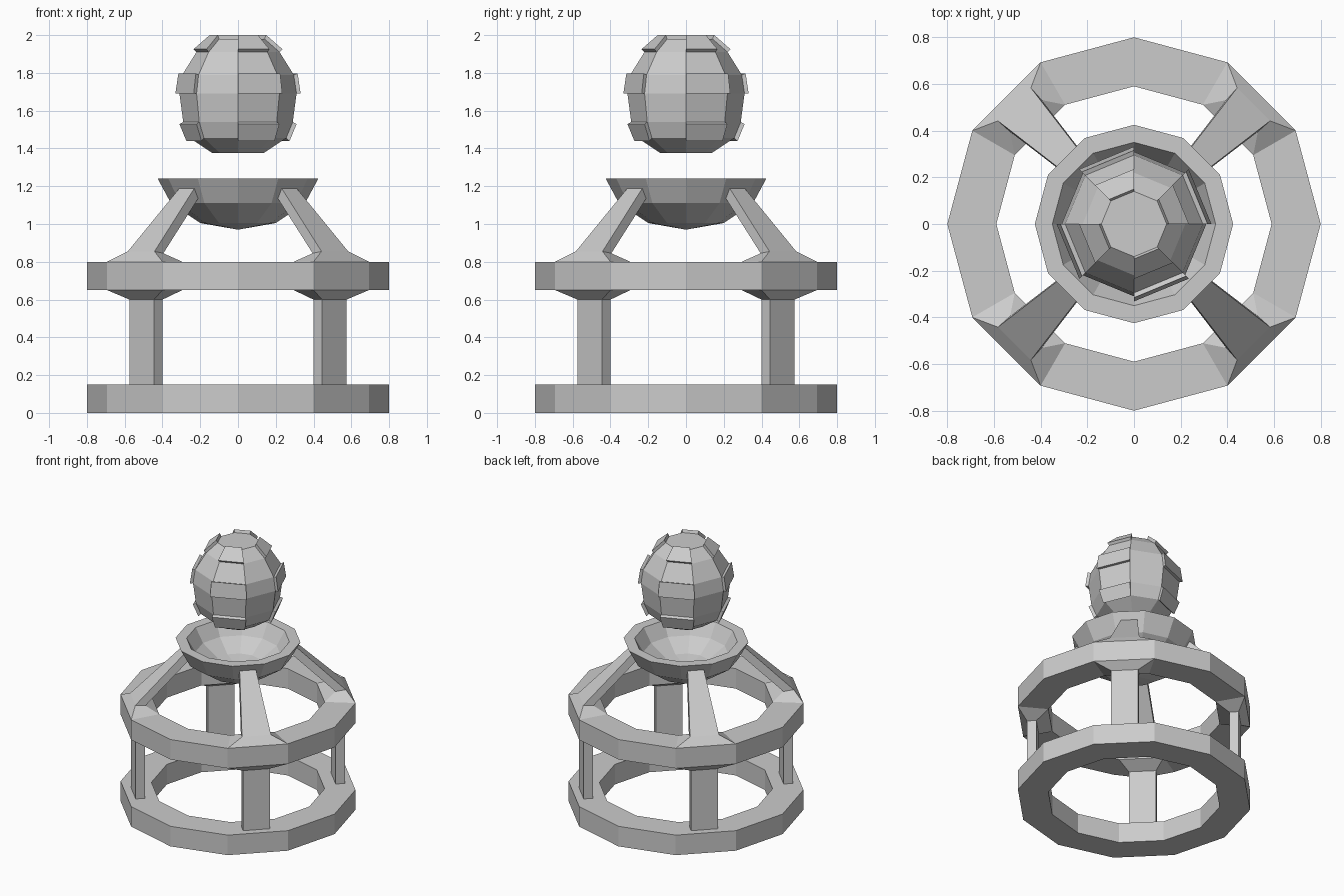
import bpy, bmesh
from math import sin, cos, pi, radians
from mathutils import Vector

if "Cube" in bpy.data.objects:
    bpy.data.objects.remove(bpy.data.objects["Cube"])


def finish(bm, name):
    bmesh.ops.recalc_face_normals(bm, faces=bm.faces)
    me = bpy.data.meshes.new(name)
    bm.to_mesh(me)
    bm.free()
    ob = bpy.data.objects.new(name, me)
    bpy.context.collection.objects.link(ob)
    return ob


def lathe(profile, n, closed=False):
    """Revolve (radius, z) points; zero radius gives a pole."""
    bm = bmesh.new()
    rings = []
    for r, z in profile:
        if r == 0:
            rings.append([bm.verts.new((0, 0, z))] * n)
        else:
            rings.append([bm.verts.new((r * cos(2 * pi * i / n), r * sin(2 * pi * i / n), z))
                          for i in range(n)])
    pairs = list(zip(rings, rings[1:]))
    if closed:
        pairs.append((rings[-1], rings[0]))
    grid = []
    for a, b in pairs:
        row = []
        for i in range(n):
            j = (i + 1) % n
            row.append(bm.faces.new(list(dict.fromkeys((a[i], a[j], b[j], b[i])))))
        grid.append(row)
    return bm, rings, grid


def loft(sections, angle, name):
    """Join four-sided sections (outer r, outer half width, outer z, inner r, half width, z)."""
    bm = bmesh.new()
    rad = Vector((cos(angle), sin(angle), 0))
    tan = Vector((-sin(angle), cos(angle), 0))
    loops = []
    for ro, wo, zo, ri, wi, zi in sections:
        loops.append([bm.verts.new(rad * r + tan * w + Vector((0, 0, z)))
                      for r, w, z in ((ro, -wo, zo), (ro, wo, zo), (ri, wi, zi), (ri, -wi, zi))])
    for a, b in zip(loops, loops[1:]):
        for i in range(4):
            j = (i + 1) % 4
            bm.faces.new((a[i], a[j], b[j], b[i]))
    bm.faces.new(loops[0])
    bm.faces.new(loops[-1])
    return finish(bm, name)


# Twelve-sided base and upper rings
for name, z in (("base_ring", 0), ("upper_ring", 0.65)):
    finish(lathe([(0.8, z), (0.8, z + 0.15), (0.59, z + 0.15), (0.59, z)], 12, True)[0], name)

# Posts flaring into the upper ring, and struts rising to the bowl
ro, ri = 0.8 * cos(pi / 12), 0.59 * cos(pi / 12)
wo, wi = 0.8 * sin(pi / 12), 0.59 * sin(pi / 12)
for k in range(4):
    ang = radians(45 + 90 * k)
    loft([(0.721, 0.092, 0.149, 0.657, 0.092, 0.149),
          (0.721, 0.092, 0.60, 0.657, 0.092, 0.60),
          (ro, wo, 0.65, ri, wi, 0.65)], ang, f"post_{k + 1}")
    loft([(ro, wo, 0.80, ri, wi, 0.80),
          (0.725, 0.1, 0.855, 0.655, 0.096, 0.845),
          (0.382, 0.056, 1.19, 0.35, 0.056, 1.14)], ang, f"strut_{k + 1}")

# Bowl with a flat rim
finish(lathe([(0, 0.97), (0.2, 1.005), (0.355, 1.11), (0.425, 1.24),
              (0.35, 1.24), (0.29, 1.14), (0.17, 1.06), (0, 1.03)], 12)[0], "bowl")

# Ball: eight-sided, with raised panels in alternate columns
centre = Vector((0, 0, 1.69))
bm, rings, grid = lathe([(0.135, 1.375), (0.255, 1.455), (0.29, 1.54), (0.31, 1.69),
                         (0.295, 1.79), (0.22, 1.91), (0.14, 1.98)], 8)
bm.faces.new(rings[0])
bm.faces.new(rings[-1])
bmesh.ops.recalc_face_normals(bm, faces=bm.faces)
panels = [grid[r][c] for r in (1, 3, 5) for c in (0, 2, 4, 6)]
for f in bmesh.ops.extrude_discrete_faces(bm, faces=panels)["faces"]:
    for v in f.verts:
        v.co = centre + (v.co - centre) * 1.07
finish(bm, "panelled_ball")
